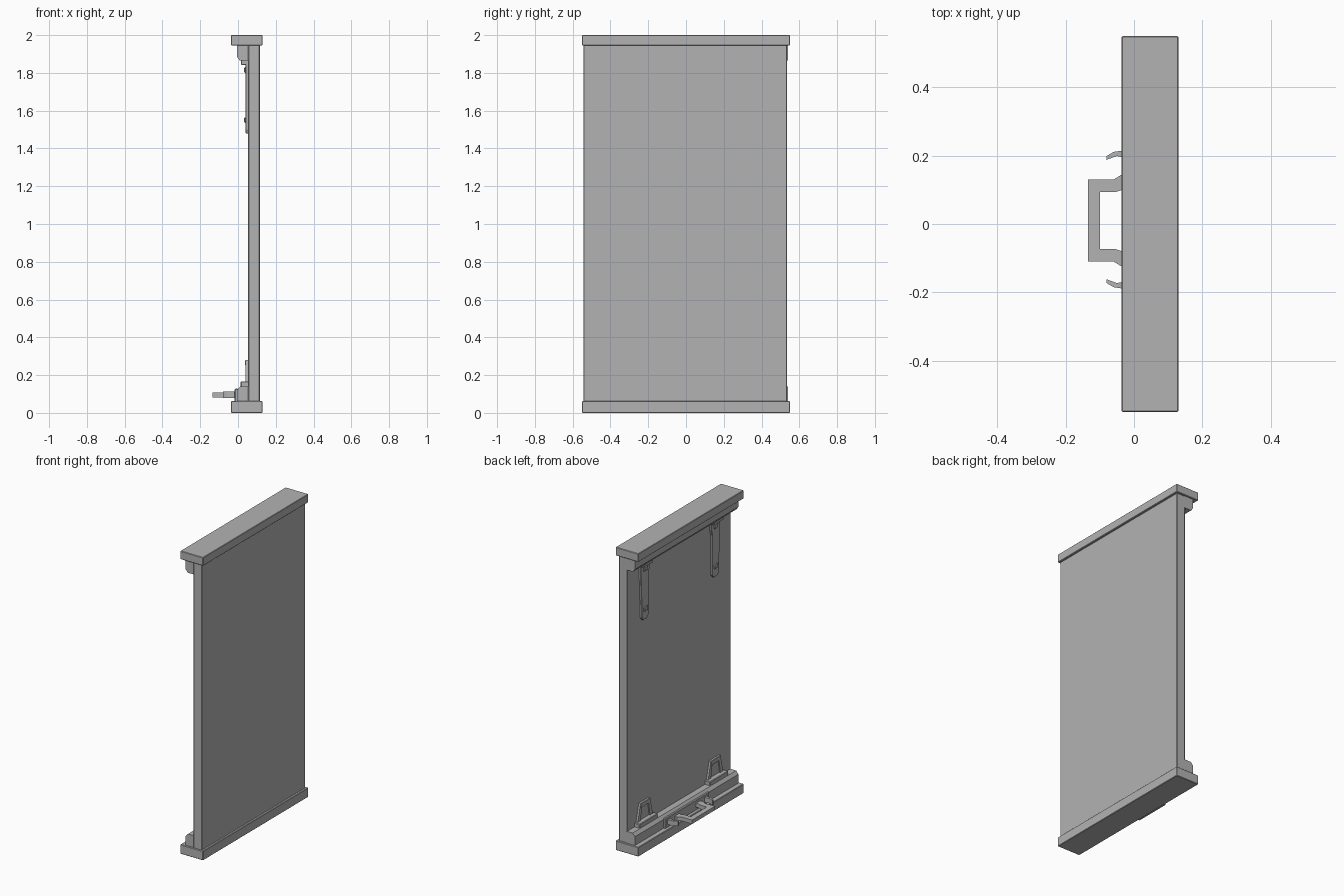
import bpy, bmesh
from mathutils import Vector

if "Cube" in bpy.data.objects:
    bpy.data.objects.remove(bpy.data.objects["Cube"], do_unlink=True)

grey = bpy.data.materials.new("plain grey")
grey.use_nodes = True
COLOUR = (0.45, 0.45, 0.45, 1)
grey.diffuse_color = COLOUR
grey.node_tree.nodes["Principled BSDF"].inputs["Base Color"].default_value = COLOUR


def prism(name, outline, axis, lo, hi, bevel=0.0):
    """Extrude a 2D outline along an axis, from lo to hi."""
    place = {
        "x": lambda a, b: (lo, a, b),
        "y": lambda a, b: (a, lo, b),
        "z": lambda a, b: (a, b, lo),
    }[axis]
    bm = bmesh.new()
    face = bm.faces.new([bm.verts.new(place(a, b)) for a, b in outline])
    ext = bmesh.ops.extrude_face_region(bm, geom=[face])
    shift = Vector([hi - lo if axis == c else 0 for c in "xyz"])
    bmesh.ops.translate(bm, vec=shift,
                        verts=[v for v in ext["geom"] if isinstance(v, bmesh.types.BMVert)])
    bmesh.ops.recalc_face_normals(bm, faces=bm.faces)
    mesh = bpy.data.meshes.new(name)
    bm.to_mesh(mesh)
    bm.free()
    mesh.materials.append(grey)
    ob = bpy.data.objects.new(name, mesh)
    bpy.context.collection.objects.link(ob)
    if bevel:
        mod = ob.modifiers.new("soft edges", "BEVEL")
        mod.width = bevel
        mod.segments = 1
    return ob


def box(name, x, y, z, bevel=0.0):
    return prism(name, [(x[0], z[0]), (x[1], z[0]), (x[1], z[1]), (x[0], z[1])],
                 "y", y[0], y[1], bevel)


# Main slab between two wider end caps
box("panel", (0.053, 0.116), (-0.543, 0.536), (0.03, 1.97), 0.004)
box("top_cap", (-0.037, 0.13), (-0.55, 0.55), (1.945, 2.0), 0.003)
box("bottom_cap", (-0.037, 0.13), (-0.55, 0.55), (0.0, 0.062), 0.003)

# Stepped rails on the back of the slab
prism("top_rail", [(-0.005, 1.95), (-0.005, 1.885), (0.01, 1.865),
                   (0.06, 1.865), (0.06, 1.95)], "y", -0.54, 0.54)
prism("bottom_rail", [(-0.005, 0.055), (-0.005, 0.12), (0.012, 0.14),
                      (0.06, 0.14), (0.06, 0.055)], "y", -0.54, 0.54)

# Mirrored hanging straps, latches and hooks
for side, word in ((1, "left"), (-1, "right")):
    mid = 0.367 * side

    def around(points):
        return [(mid + side * a, b) for a, b in points]

    prism(word + "_strap", around([(-0.035, 1.5), (-0.02, 1.48), (0.025, 1.48),
                                   (0.035, 1.5), (0.05, 1.87), (-0.05, 1.87),
                                   (-0.045, 1.8), (-0.035, 1.76)]),
          "x", 0.04, 0.056, 0.003)
    box(word + "_strap_mount", (0.016, 0.056), (mid - 0.05, mid + 0.05), (1.842, 1.87), 0.003)
    for z in (1.55, 1.815):
        box(word + "_strap_stud", (0.033, 0.045), (mid - 0.02, mid + 0.02),
            (z - 0.015, z + 0.015), 0.004)

    box(word + "_latch_base", (0.014, 0.056), (mid - 0.095, mid + 0.095), (0.135, 0.167), 0.004)
    for arm in (-1, 1):
        prism(word + "_latch_arm", around([(arm * 0.08, 0.16), (arm * 0.05, 0.28),
                                           (arm * 0.03, 0.28), (arm * 0.05, 0.16)]),
              "x", 0.04, 0.056)
    box(word + "_latch_bar", (0.038, 0.056), (mid - 0.05, mid + 0.05), (0.25, 0.28), 0.003)
    box(word + "_latch_plate", (0.047, 0.056), (mid - 0.05, mid + 0.05), (0.16, 0.26))

    # Curved hook beside the handle
    hook = [(-0.08, 0.167), (-0.05, 0.178), (0.0, 0.168), (0.0, 0.198),
            (-0.04, 0.193), (-0.06, 0.19), (-0.08, 0.178)]
    prism(word + "_hook", [(x, 0.013 + side * (y + 0.008)) for x, y in hook],
          "z", 0.08, 0.112)

# Backing plate and carrying handle with flared feet
box("handle_plate", (-0.018, 0.0), (-0.22, 0.24), (0.06, 0.128), 0.004)
outer = [(0.0, 0.127), (-0.035, 0.135), (-0.06, 0.12), (-0.135, 0.12)]
inner = [(-0.1, 0.083), (-0.055, 0.083), (-0.035, 0.09), (0.0, 0.085)]
half = outer, inner
loop = (outer + [(x, -y) for x, y in reversed(outer)]
        + [(x, -y) for x, y in reversed(inner)] + inner)
prism("handle", [(x, y + 0.01) for x, y in loop], "z", 0.082, 0.108)
